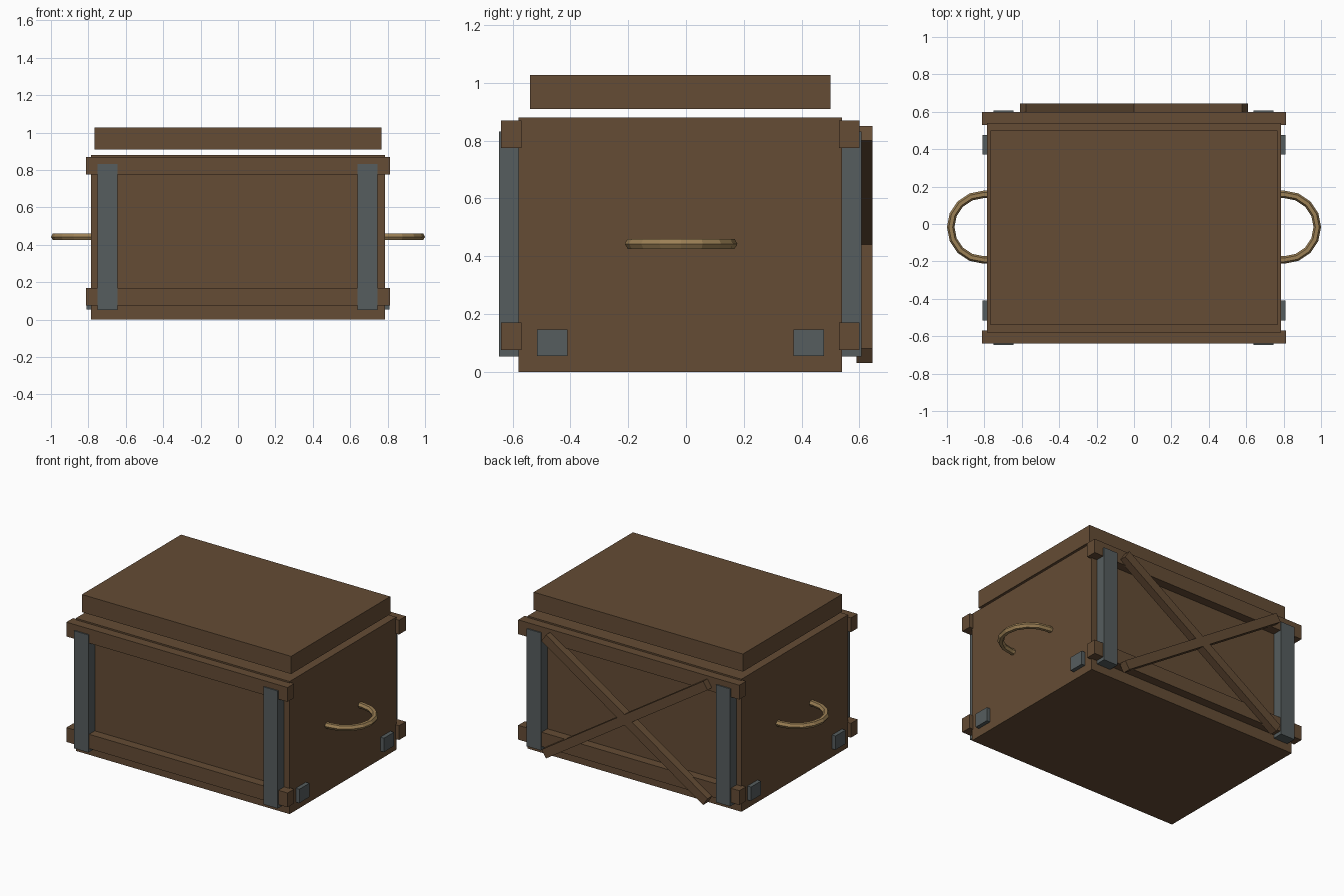
import bpy, bmesh, math
from mathutils import Vector, Matrix

if "Cube" in bpy.data.objects:
    bpy.data.objects.remove(bpy.data.objects["Cube"])


def mat(name, col):
    m = bpy.data.materials.new(name)
    m.diffuse_color = (*col, 1)
    m.use_nodes = True
    m.node_tree.nodes["Principled BSDF"].inputs["Base Color"].default_value = m.diffuse_color
    return m


WOOD = mat("brown_wood", (0.128, 0.072, 0.035))
METAL = mat("grey_metal", (0.093, 0.110, 0.112))
ROPE = mat("tan_rope", (0.33, 0.215, 0.09))


def finish(bm, name, material):
    bmesh.ops.recalc_face_normals(bm, faces=bm.faces)
    me = bpy.data.meshes.new(name)
    bm.to_mesh(me)
    bm.free()
    me.materials.append(material)
    ob = bpy.data.objects.new(name, me)
    bpy.context.collection.objects.link(ob)
    return ob


def box(name, material, x, y, z, tilt=0):
    """Box from ranges, optionally tilted about the y axis."""
    bm = bmesh.new()
    bmesh.ops.create_cube(bm, size=1)
    size = (x[1] - x[0], y[1] - y[0], z[1] - z[0])
    mid = [(r[0] + r[1]) / 2 for r in (x, y, z)]
    bm.transform(Matrix.Translation(mid) @ Matrix.Rotation(tilt, 4, 'Y')
                 @ Matrix.Diagonal((*size, 1)))
    return finish(bm, name, material)


# Crate body and floating lid
box("body", WOOD, (-0.785, 0.785), (-0.58, 0.54), (0, 0.88))
box("lid", WOOD, (-0.768, 0.768), (-0.54, 0.50), (0.91, 1.027))

# Horizontal rails and vertical metal straps, front and back
for side, ry, sy in (("front", (-0.64, -0.57), (-0.648, -0.575)),
                     ("back", (0.53, 0.60), (0.535, 0.608))):
    for level, z in (("lower", (0.075, 0.17)), ("upper", (0.775, 0.87))):
        box(f"{side}_{level}_rail", WOOD, (-0.812, 0.812), ry, z)
    for hand, x in (("left", (-0.75, -0.645)), ("right", (0.64, 0.745))):
        box(f"{side}_{hand}_strap", METAL, x, sy, (0.052, 0.832))

# Small metal plates low on both ends
for s, hand in ((-1, "left"), (1, "right")):
    x = sorted((s * 0.775, s * 0.811))
    for side, y in (("front", (-0.515, -0.41)), ("back", (0.372, 0.477))):
        box(f"{hand}_{side}_plate", METAL, x, y, (0.055, 0.147))

# Crossed braces on the back
L, W = 1.415, 0.06
for s, label in ((1, "falling"), (-1, "rising")):
    box(f"{label}_brace", WOOD, (-L / 2, L / 2), (0.591, 0.645),
        (0.44 - W / 2, 0.44 + W / 2), tilt=s * math.radians(33))


# Rope handles: six-sided tube swept along a half ring
def handle(name, s):
    cx, cy, cz, R, r, n = 0.805, -0.017, 0.443, 0.175, 0.02, 8
    path = [(Vector((0.77, cy - R, cz)), -math.pi / 2)]
    for i in range(n + 1):
        a = -math.pi / 2 + math.pi * i / n
        path.append((Vector((cx + R * math.cos(a), cy + R * math.sin(a), cz)), a))
    path.append((Vector((0.77, cy + R, cz)), math.pi / 2))
    bm = bmesh.new()
    rings = []
    for p, a in path:
        out = Vector((math.cos(a), math.sin(a), 0))
        ring = []
        for k in range(6):
            t = k * math.pi / 3
            v = p + out * r * math.cos(t) + Vector((0, 0, r * math.sin(t)))
            ring.append(bm.verts.new((s * v.x, v.y, v.z)))
        rings.append(ring)
    for a, b in zip(rings, rings[1:]):
        for k in range(6):
            j = (k + 1) % 6
            bm.faces.new((a[k], a[j], b[j], b[k]))
    bm.faces.new(rings[0])
    bm.faces.new(rings[-1])
    finish(bm, name, ROPE)


handle("right_handle", 1)
handle("left_handle", -1)
